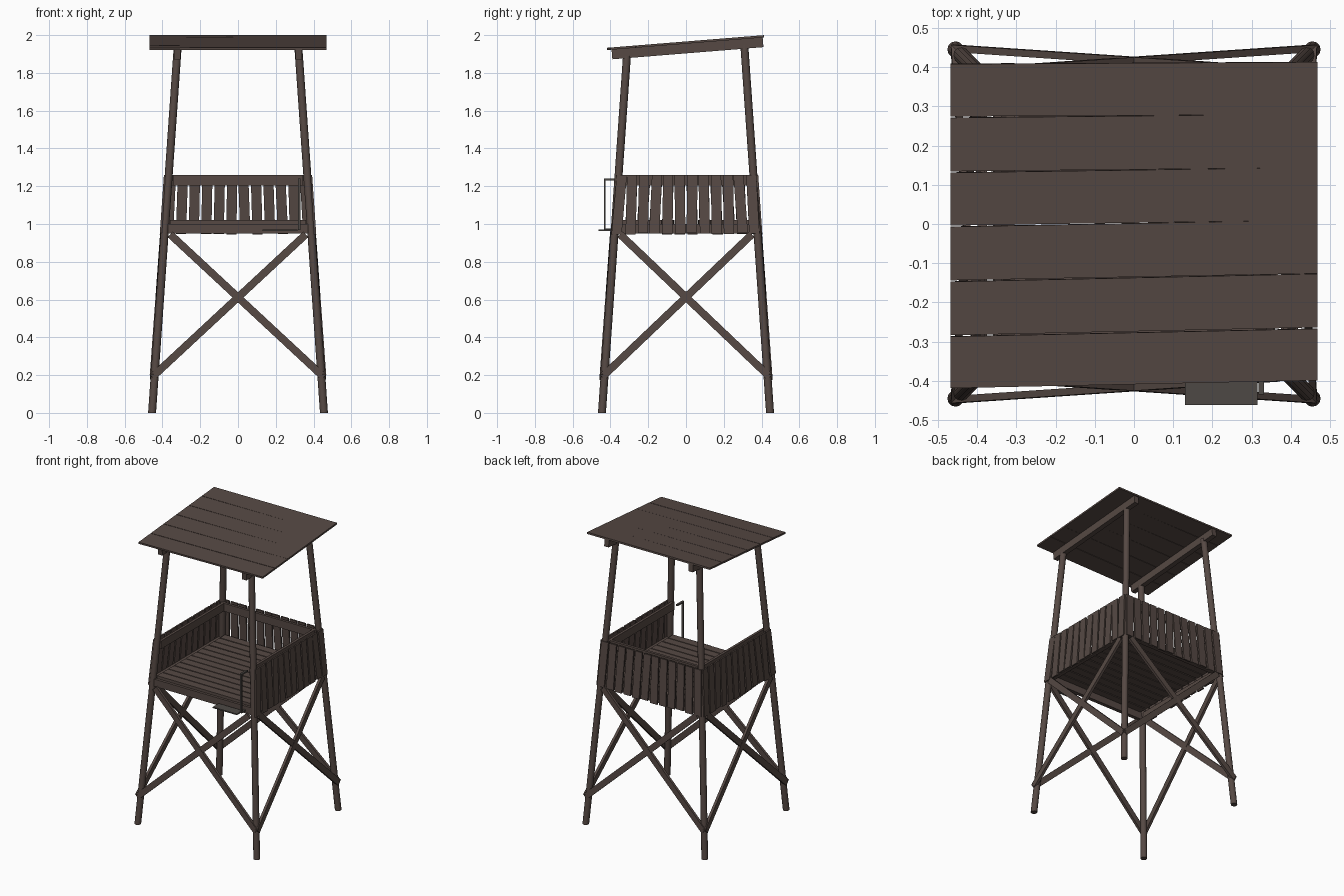
import bpy, bmesh, math, random
from mathutils import Vector as V

if "Cube" in bpy.data.objects:
    bpy.data.objects.remove(bpy.data.objects["Cube"])

random.seed(4)


def mat(name, col):
    m = bpy.data.materials.new(name)
    m.diffuse_color = (*col, 1)
    m.use_nodes = True
    m.node_tree.nodes["Principled BSDF"].inputs["Base Color"].default_value = m.diffuse_color
    return m


WOOD = mat("dark_brown_wood", (0.092, 0.066, 0.057))
METAL = mat("dark_grey_metal", (0.075, 0.066, 0.06))


def finish(name, bm, material):
    bmesh.ops.recalc_face_normals(bm, faces=bm.faces)
    me = bpy.data.meshes.new(name)
    bm.to_mesh(me)
    bm.free()
    me.materials.append(material)
    ob = bpy.data.objects.new(name, me)
    bpy.context.collection.objects.link(ob)
    return ob


def board(bm, a, b, side, thick):
    """Box from a to b, with full width vector side and full thickness vector thick."""
    a, b, side, thick = V(a), V(b), V(side) / 2, V(thick) / 2
    vs = [bm.verts.new(p + s * side + t * thick)
          for p in (a, b) for s, t in ((-1, -1), (1, -1), (1, 1), (-1, 1))]
    for f in ((0, 1, 2, 3), (4, 5, 6, 7), (0, 1, 5, 4), (1, 2, 6, 5), (2, 3, 7, 6), (3, 0, 4, 7)):
        bm.faces.new([vs[i] for i in f])


def leg_x(z):
    return 0.455 - 0.07 * z


def leg_y(z):
    return 0.445 - 0.07 * z


def on_side(k, along, out, z):
    """Point on tower side k (0 front, 1 right, 2 back, 3 left)."""
    return V([(along, -out, z), (out, along, z), (-along, out, z), (-out, -along, z)][k])


def leg_out(k, z):
    return leg_y(z) if k % 2 == 0 else leg_x(z)


def leg_along(k, z):
    return leg_x(z) if k % 2 == 0 else leg_y(z)


# Round legs leaning inward
for sx, n1 in ((-1, "left"), (1, "right")):
    for sy, n2, top in ((-1, "front", 1.89), (1, "back", 1.95)):
        bm = bmesh.new()
        rings = []
        for z in (0, top):
            rings.append([bm.verts.new((sx * leg_x(z) + 0.021 * math.cos(i * math.pi / 6),
                                        sy * leg_y(z) + 0.021 * math.sin(i * math.pi / 6), z))
                          for i in range(12)])
        for i in range(12):
            j = (i + 1) % 12
            bm.faces.new((rings[0][i], rings[0][j], rings[1][j], rings[1][i]))
        bm.faces.new(rings[0])
        bm.faces.new(rings[1])
        ob = finish(f"{n2}_{n1}_leg", bm, WOOD)
        for o in bpy.context.selected_objects:
            o.select_set(False)
        ob.select_set(True)
        bpy.context.view_layer.objects.active = ob
        bpy.ops.object.shade_smooth_by_angle(angle=math.radians(40))

# Crossed braces on all four sides
for k, n in enumerate(("front", "right", "back", "left")):
    bm = bmesh.new()
    for s in (-1, 1):
        z0, z1 = 0.19, 0.945
        a = on_side(k, s * (leg_along(k, z0) + 0.012), leg_out(k, z0) + 0.016, z0)
        b = on_side(k, -s * (leg_along(k, z1) - 0.03), leg_out(k, z1) + 0.014, z1)
        out = on_side(k, 0, 1, 0)
        side = (b - a).cross(out).normalized() * 0.04
        board(bm, a, b, side, out * 0.018)
    finish(f"{n}_cross_brace", bm, WOOD)

# Frame beams under the floor
bm = bmesh.new()
for k in range(4):
    w = leg_along(k, 0.97)
    o = leg_out(k, 0.97)
    board(bm, on_side(k, -w, o, 0.976), on_side(k, w, o, 0.976), (0, 0, 0.05),
          on_side(k, 0, 0.025, 0))
finish("floor_frame", bm, WOOD)

# Floor planks running left to right
bm = bmesh.new()
n = 12
for i in range(n):
    y = -0.375 + 0.75 * (i + 0.5) / n
    d = random.uniform(-0.002, 0.002)
    board(bm, (-0.36, y - d, 1.01), (0.36, y + d, 1.01), (0, 0.056, 0), (0, 0, 0.02))
finish("floor_planks", bm, WOOD)

# Plank walls with an inner top rail: right, back, left (front stays open)
for k, name in ((1, "right"), (2, "back"), (3, "left")):
    bm = bmesh.new()
    z1 = 1.26
    for i in range(12):
        z0 = 0.947 + random.uniform(-0.004, 0.006)
        t = (i + 0.5) / 12 * 2 - 1
        lean = random.uniform(-0.005, 0.005)
        a = on_side(k, t * (leg_along(k, z0) + 0.018) + lean, leg_out(k, z0) + 0.02, z0)
        b = on_side(k, t * (leg_along(k, z1) + 0.018) - lean, leg_out(k, z1) + 0.02, z1)
        board(bm, a, b, on_side(k, 0.054, 0, 0), on_side(k, 0, 0.011, 0))
    finish(f"{name}_wall_planks", bm, WOOD)
    bm = bmesh.new()
    w, o = leg_along(k, 1.23), leg_out(k, 1.23) - 0.022
    board(bm, on_side(k, -w, o, 1.232), on_side(k, w, o, 1.232), (0, 0, 0.055),
          on_side(k, 0, 0.018, 0))
    finish(f"{name}_wall_rail", bm, WOOD)

# Sloping roof beams on top of the legs
slope = V((0, 0.82, 0.066)).normalized()
up = V((0, -slope.z, slope.y))


def roof_z(y):
    return 1.9665 + y * slope.z / slope.y


bm = bmesh.new()
for s in (-1, 1):
    a, b = V((s * 0.322, -0.395, roof_z(-0.395))), V((s * 0.322, 0.405, roof_z(0.405)))
    board(bm, a - up * 0.037, b - up * 0.037, (0.034, 0, 0), up * 0.052)
finish("roof_beams", bm, WOOD)

# Roof planks, laid slightly askew
left = (-0.42, -0.285, -0.145, -0.005, 0.133, 0.273, 0.41)
right = (-0.40, -0.265, -0.125, 0.01, 0.145, 0.28, 0.413)
bm = bmesh.new()
for i in range(6):
    yl, yr = (left[i] + left[i + 1]) / 2, (right[i] + right[i + 1]) / 2
    width = left[i + 1] - left[i] - 0.003
    board(bm, (-0.468, yl, roof_z(yl) - 0.006), (0.468, yr, roof_z(yr) - 0.006),
          slope * width, up * 0.012)
finish("roof_planks", bm, WOOD)

# Entry step and grab handle at the front right
bm = bmesh.new()
board(bm, (0.13, -0.43, 0.966), (0.315, -0.43, 0.966), (0, 0.064, 0), (0, 0, 0.008))
finish("entry_step", bm, METAL)
bm = bmesh.new()
board(bm, (0.325, -0.43, 0.972), (0.325, -0.43, 1.24), (0.014, 0, 0), (0, 0.01, 0))
for z in (0.972, 1.235):
    board(bm, (0.325, -0.433, z), (0.325, -0.365, z), (0.014, 0, 0), (0, 0, 0.01))
finish("grab_handle", bm, METAL)
